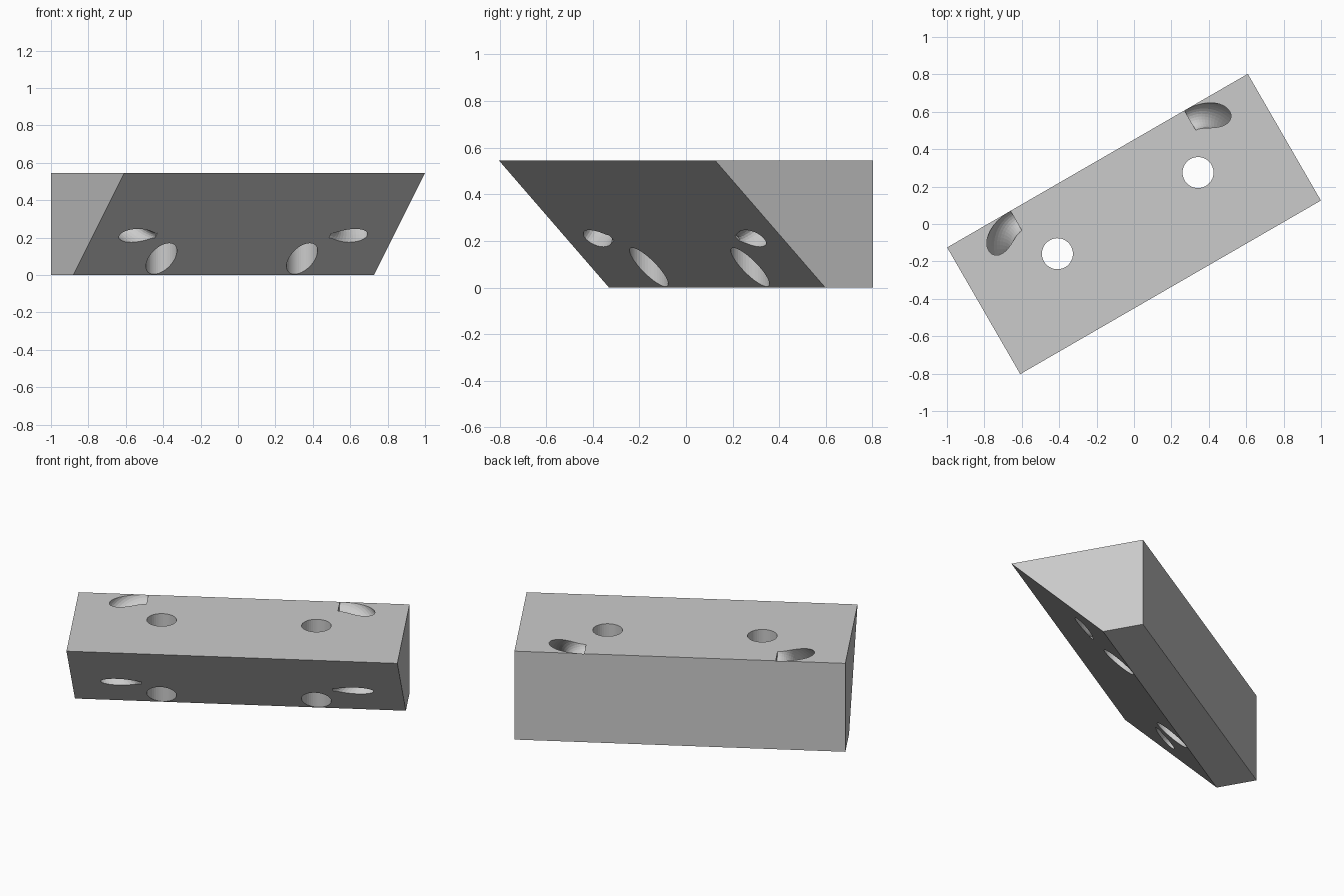
import bpy, bmesh, math
from mathutils import Vector

cube = bpy.data.objects.get("Cube")
if cube:
    bpy.data.objects.remove(cube, do_unlink=True)

HALF_LENGTH, HALF_DEPTH, HEIGHT = 0.928, 0.391, 0.545
YAW = math.radians(30)

grey = bpy.data.materials.new("light grey")
grey.use_nodes = True
colour = (0.6, 0.6, 0.6, 1)
grey.diffuse_color = colour
grey.node_tree.nodes["Principled BSDF"].inputs["Base Color"].default_value = colour


def make_object(name, bm):
    bmesh.ops.recalc_face_normals(bm, faces=bm.faces)
    mesh = bpy.data.meshes.new(name)
    bm.to_mesh(mesh)
    bm.free()
    mesh.materials.append(grey)
    ob = bpy.data.objects.new(name, mesh)
    ob.rotation_euler.z = YAW
    bpy.context.collection.objects.link(ob)
    return ob


def loft(name, rings):
    """Closed solid through a list of equal-sized rings of points."""
    bm = bmesh.new()
    loops = [[bm.verts.new(p) for p in ring] for ring in rings]
    n = len(loops[0])
    for a, b in zip(loops, loops[1:]):
        for i in range(n):
            j = (i + 1) % n
            bm.faces.new((a[i], a[j], b[j], b[i]))
    bm.faces.new(loops[0])
    bm.faces.new(loops[-1])
    return make_object(name, bm)


# Wedge block: upright back, front sloping inwards at 45 degrees
profile = [(-HALF_DEPTH, HEIGHT), (HALF_DEPTH, HEIGHT),
           (HALF_DEPTH, 0), (HALF_DEPTH * 2 - HEIGHT - HALF_DEPTH * 3 + HEIGHT * 2, 0)]
block = loft("wedge_block", [[(x, y, z) for y, z in profile]
                             for x in (-HALF_LENGTH, HALF_LENGTH)])


def circle(count):
    return [(math.cos(k * math.tau / count), math.sin(k * math.tau / count))
            for k in range(count)]


def upright_hole(side):
    return loft("upright_hole_cutter",
                [[(side * 0.434 + 0.083 * c, 0.067 + 0.083 * s, z) for c, s in circle(40)]
                 for z in (-0.2, HEIGHT + 0.2)])


def curved_channel(side, steps=28):
    """Bent tunnel from the sloping front to the back of the top."""
    tilt = math.radians(42.8)
    along = Vector((0, math.cos(tilt), math.sin(tilt)))
    across = Vector((0, math.sin(tilt), -math.cos(tilt)))
    outward = Vector((side, 0, 0))
    start = Vector((side * 0.537, -0.054, 0.213)) + along * 0.244
    rings = []
    for k in range(steps + 1):
        f = k / steps
        a = math.pi * (f - 0.5)
        reach, bulge = (0.33 if a < 0 else 0.28), 0.2
        centre = start + outward * bulge * math.cos(a) + along * reach * math.sin(a)
        normal = (outward * math.cos(a) / bulge + along * math.sin(a) / reach).normalized()
        wide = 0.09 + (0.066 - 0.09) * f
        thick = 0.046 + (0.066 - 0.046) * f
        rings.append([centre + normal * wide * c + across * thick * s
                      for c, s in circle(28)])
    return loft("curved_channel_cutter", rings)


# Cut both pairs of holes, then drop the cutters
bpy.context.view_layer.objects.active = block
for side in (-1, 1):
    for build in (upright_hole, curved_channel):
        cutter = build(side)
        cutter.hide_render = True
        mod = block.modifiers.new("cut", "BOOLEAN")
        mod.operation = "DIFFERENCE"
        mod.solver = "EXACT"
        mod.object = cutter
        bpy.ops.object.modifier_apply(modifier=mod.name)
        bpy.data.objects.remove(cutter, do_unlink=True)
